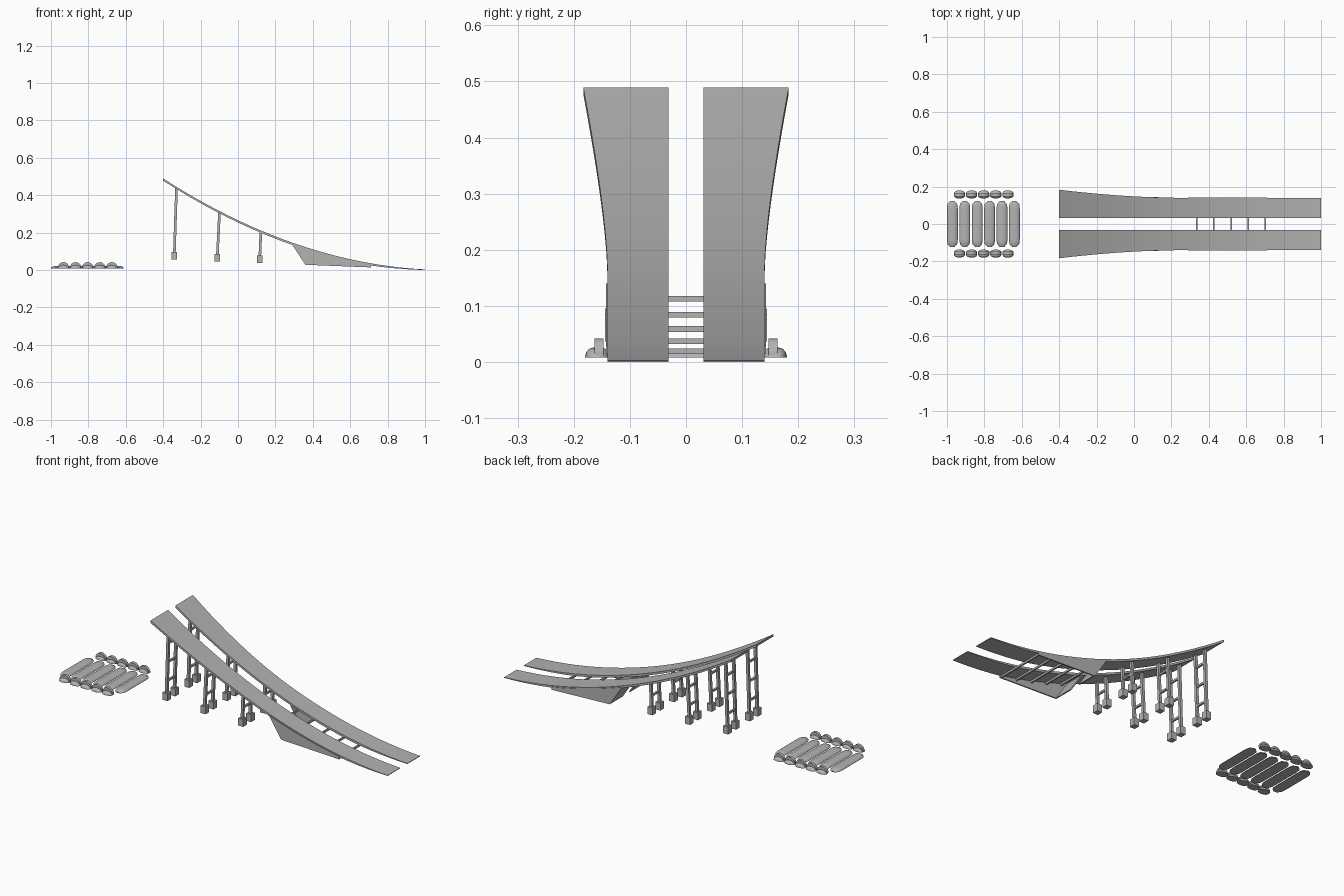
import bpy, bmesh, math
from mathutils import Vector

if "Cube" in bpy.data.objects:
    bpy.data.objects.remove(bpy.data.objects["Cube"])

GREY = bpy.data.materials.new("plain grey")
GREY.use_nodes = True
COLOUR = (0.45, 0.45, 0.45, 1)
GREY.diffuse_color = COLOUR
GREY.node_tree.nodes["Principled BSDF"].inputs["Base Color"].default_value = COLOUR


def finish(bm, name, smooth=False):
    bmesh.ops.recalc_face_normals(bm, faces=bm.faces)
    mesh = bpy.data.meshes.new(name)
    bm.to_mesh(mesh)
    bm.free()
    mesh.materials.append(GREY)
    ob = bpy.data.objects.new(name, mesh)
    bpy.context.scene.collection.objects.link(ob)
    if smooth:
        bpy.ops.object.select_all(action='DESELECT')
        ob.select_set(True)
        bpy.context.view_layer.objects.active = ob
        bpy.ops.object.shade_smooth_by_angle(angle=math.radians(35))
    return ob


def loft(name, rings, smooth=False):
    """Skin closed rings of points and cap both ends."""
    bm = bmesh.new()
    loops = [[bm.verts.new(p) for p in ring] for ring in rings]
    n = len(loops[0])
    for a, b in zip(loops, loops[1:]):
        for i in range(n):
            j = (i + 1) % n
            bm.faces.new((a[i], a[j], b[j], b[i]))
    bm.faces.new(loops[0])
    bm.faces.new(loops[-1])
    return finish(bm, name, smooth)


def box(name, lo, hi):
    (x0, y0, z0), (x1, y1, z1) = lo, hi
    ring = lambda z: [(x0, y0, z), (x1, y0, z), (x1, y1, z), (x0, y1, z)]
    return loft(name, [ring(z0), ring(z1)])


def deck_top(x):
    u = 1 - x
    return 0.003 + 0.052 * u + 0.211 * u * u


def deck_edge(x):
    return 0.14 + 0.043 * (max(0, 0.25 - x) / 0.65) ** 1.8


def extrude_profile(name, profile, y0, y1):
    return loft(name, [[(x, y, z) for x, z in profile] for y in (y0, y1)])


# Twin curved decks, flared towards the raised end
STEPS = 24
for side, label in ((1, "left"), (-1, "right")):
    rings = []
    for i in range(STEPS + 1):
        x = -0.4 + 1.4 * i / STEPS
        top = deck_top(x)
        low = top - min(0.012, 0.003 + 0.03 * (1 - x))
        inner, outer = side * 0.031, side * deck_edge(x)
        rings.append([(x, inner, low), (x, outer, low), (x, outer, top), (x, inner, top)])
    loft(label + "_deck", rings, True)

    # Tapered skirt: outer side panel and sloping end plate
    curve = [0.71 - 0.42 * i / 8 for i in range(9)]
    profile = [(0.36, 0.028), (0.71, 0.014)] + [(x, deck_top(x) - 0.006) for x in curve]
    extrude_profile(label + "_skirt", profile, side * 0.136, side * 0.143)
    slope = [(0.29, 0.135), (0.36, 0.028), (0.367, 0.028), (0.297, 0.135)]
    extrude_profile(label + "_slope_plate", slope, side * 0.031, side * 0.143)

    # Ladder trestles on square feet
    for n, (x, foot, rungs) in enumerate(((-0.34, 0.055, 3), (-0.11, 0.045, 2), (0.117, 0.037, 1))):
        tag = "%s_%d" % (label, n + 1)
        top = deck_top(x + 0.012) - 0.008
        lean = 0.011 if n < 2 else 0.005
        base = foot + 0.04
        for m, yc in enumerate((0.06, 0.128)):
            y = side * yc
            box("foot_%s_%d" % (tag, m), (x - 0.015, y - 0.016, foot), (x + 0.015, y + 0.016, base))
            r = 0.007
            rings = [[(cx + a * r, y + b * r, z) for a, b in ((-1, -1), (1, -1), (1, 1), (-1, 1))]
                     for cx, z in ((x, base), (x + lean, top))]
            loft("leg_%s_%d" % (tag, m), rings)
        for k in range(rungs):
            f = (k + 0.6) / (rungs + 0.3)
            z, cx = base + (top - base) * f, x + lean * f
            y0, y1 = sorted((side * 0.06, side * 0.128))
            box("trestle_rung_%s_%d" % (tag, k), (cx - 0.005, y0, z - 0.005), (cx + 0.005, y1, z + 0.005))

# Cross bars tying the decks together
for i in range(5):
    x = 0.335 + 0.092 * i
    z = deck_top(x) - 0.018
    box("cross_bar_%d" % i, (x - 0.004, -0.138, z - 0.005), (x + 0.004, 0.138, z + 0.005))


def mound(name, x, y, hx, hy, base, height, power):
    """Low half-round pad, its ends rounded off along y."""
    rings = []
    for i in range(17):
        t = -0.985 + 1.97 * i / 16
        s = (1 - abs(t) ** power) ** 0.5
        ring = [(x + hx * s * math.cos(a), y + hy * t, base + height * s * math.sin(a))
                for a in (math.pi * k / 10 for k in range(11))]
        rings.append(ring)
    return loft(name, rings, True)


# Row of long rounded pads
for i in range(6):
    mound("long_pad_%d" % i, -0.971 + 0.0663 * i, 0, 0.029, 0.125, 0.008, 0.014, 10)

# Half-round end caps with low flanges along both sides
for i in range(5):
    x = -0.933 + 0.0647 * i
    for side, label in ((1, "left"), (-1, "right")):
        arc = [(x + 0.03 * math.cos(a), 0.012 + 0.03 * math.sin(a))
               for a in (math.pi * k / 14 for k in range(15))]
        cap = extrude_profile("%s_cap_%d" % (label, i), arc, side * 0.147, side * 0.163)
        mound("%s_flange_%d" % (label, i), x, side * 0.158, 0.03, 0.022, 0.008, 0.018, 3)
